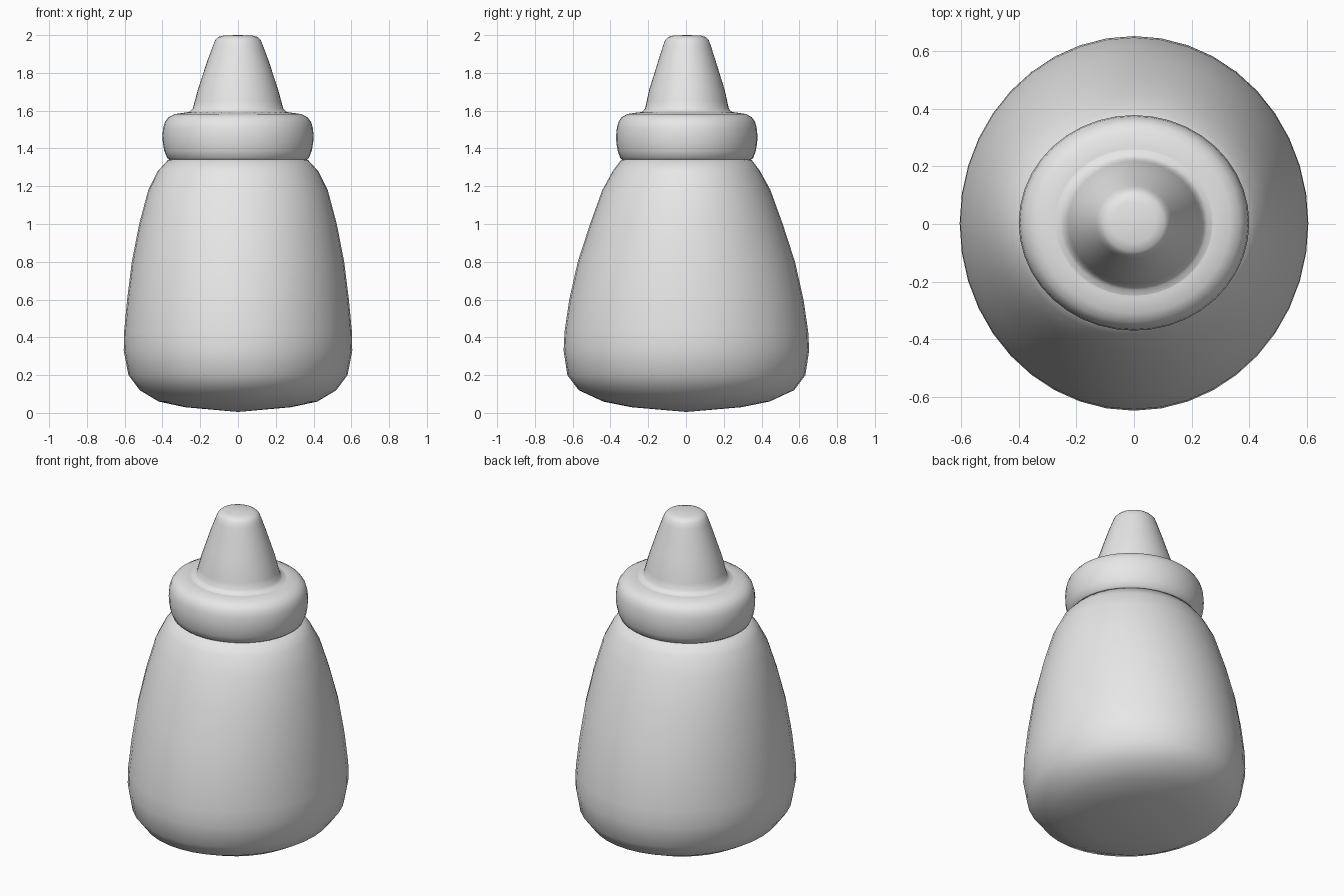
import bpy
import bmesh
import math

if "Cube" in bpy.data.objects:
    bpy.data.objects.remove(bpy.data.objects["Cube"])

# Single plain grey plastic
plastic = bpy.data.materials.new("light grey plastic")
plastic.use_nodes = True
GREY = (0.8, 0.8, 0.8, 1.0)
plastic.diffuse_color = GREY
plastic.node_tree.nodes["Principled BSDF"].inputs["Base Color"].default_value = GREY


def oval_lathe(name, profile, y_shift=0.0, sides=40):
    """Loft oval rings given as (x radius, y radius, height); radius 0 makes a pole."""
    bm = bmesh.new()
    rings = []
    for rx, ry, z in profile:
        if rx == 0:
            rings.append([bm.verts.new((0, y_shift, z))] * sides)
            continue
        angles = [math.tau * i / sides for i in range(sides)]
        rings.append([bm.verts.new((rx * math.cos(a), ry * math.sin(a) + y_shift, z))
                      for a in angles])
    for low, high in zip(rings, rings[1:]):
        for i in range(sides):
            j = (i + 1) % sides
            corners = dict.fromkeys((low[i], low[j], high[j], high[i]))
            bm.faces.new(list(corners))
    bmesh.ops.recalc_face_normals(bm, faces=bm.faces)
    mesh = bpy.data.meshes.new(name)
    bm.to_mesh(mesh)
    bm.free()
    mesh.materials.append(plastic)
    obj = bpy.data.objects.new(name, mesh)
    bpy.context.collection.objects.link(obj)
    bpy.ops.object.select_all(action='DESELECT')
    obj.select_set(True)
    bpy.context.view_layer.objects.active = obj
    bpy.ops.object.shade_smooth_by_angle(angle=math.radians(60))
    return obj


# Bottle body: rounded base, wide belly, tapering shoulders
oval_lathe("bottle_body", [
    (0, 0, 0.005), (0.28, 0.29, 0.03), (0.42, 0.44, 0.06), (0.52, 0.57, 0.12),
    (0.58, 0.63, 0.2), (0.605, 0.65, 0.33), (0.603, 0.645, 0.43), (0.587, 0.62, 0.6),
    (0.562, 0.575, 0.8), (0.523, 0.51, 1.0), (0.475, 0.445, 1.18),
    (0.425, 0.39, 1.28), (0.37, 0.345, 1.34), (0, 0, 1.36)], y_shift=0.002)

# Screw collar: soft rounded band
oval_lathe("cap_collar", [
    (0, 0, 1.335), (0.355, 0.335, 1.335), (0.375, 0.352, 1.35), (0.39, 0.365, 1.385),
    (0.398, 0.373, 1.43), (0.4, 0.374, 1.47), (0.396, 0.37, 1.51), (0.387, 0.362, 1.54),
    (0.368, 0.345, 1.565), (0.335, 0.315, 1.582), (0.28, 0.265, 1.59), (0, 0, 1.592)],
    y_shift=0.004)

# Nozzle: flared foot, tapering tube, softly rounded tip
oval_lathe("nozzle", [
    (0, 0, 1.57), (0.28, 0.262, 1.588), (0.255, 0.235, 1.595), (0.24, 0.222, 1.61),
    (0.229, 0.213, 1.65), (0.213, 0.2, 1.71), (0.19, 0.178, 1.78), (0.16, 0.15, 1.87),
    (0.132, 0.126, 1.945), (0.12, 0.115, 1.975), (0.105, 0.1, 1.99),
    (0.075, 0.072, 1.998), (0, 0, 2.0)], y_shift=0.005)
